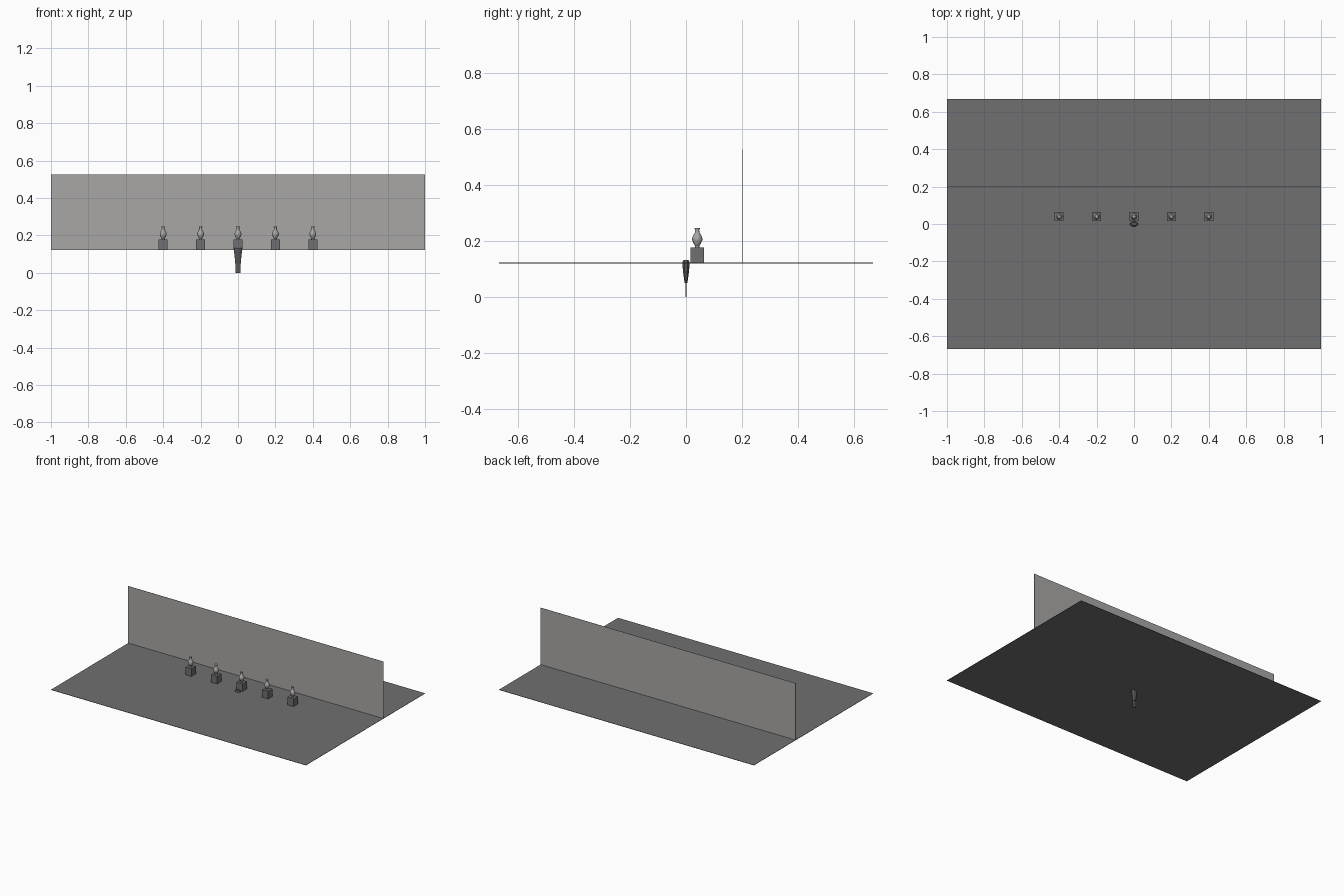
import bpy, bmesh
from math import cos, sin, pi

cube = bpy.data.objects.get("Cube")
if cube:
    bpy.data.objects.remove(cube, do_unlink=True)


def material(name, r, g, b):
    m = bpy.data.materials.new(name)
    m.use_nodes = True
    m.diffuse_color = (r, g, b, 1)
    m.node_tree.nodes["Principled BSDF"].inputs["Base Color"].default_value = (r, g, b, 1)
    return m


floor_grey = material("floor grey", 0.16, 0.16, 0.165)
wall_grey = material("warm wall grey", 0.40, 0.39, 0.38)
stone_grey = material("pedestal grey", 0.16, 0.16, 0.165)
vase_grey = material("pale vase grey", 0.40, 0.39, 0.38)
dark_grey = material("dark handle grey", 0.10, 0.10, 0.11)

FLOOR = 0.123


def finish(name, bm, mat, smooth=False):
    bmesh.ops.recalc_face_normals(bm, faces=bm.faces)
    mesh = bpy.data.meshes.new(name)
    bm.to_mesh(mesh)
    bm.free()
    mesh.materials.append(mat)
    ob = bpy.data.objects.new(name, mesh)
    bpy.context.collection.objects.link(ob)
    if smooth:
        bpy.ops.object.select_all(action='DESELECT')
        ob.select_set(True)
        bpy.context.view_layer.objects.active = ob
        bpy.ops.object.shade_smooth_by_angle()
    return ob


def box(name, size, centre, mat):
    bm = bmesh.new()
    bmesh.ops.create_cube(bm, size=1)
    bmesh.ops.scale(bm, vec=size, verts=bm.verts)
    bmesh.ops.translate(bm, vec=centre, verts=bm.verts)
    return finish(name, bm, mat)


def loft(name, sections, sides, turn, centre, mat, smooth=False):
    """Stack elliptical rings given as (x radius, y radius, z)."""
    bm = bmesh.new()
    rings = []
    for rx, ry, z in sections:
        angles = [turn + 2 * pi * i / sides for i in range(sides)]
        rings.append([bm.verts.new((centre[0] + rx * cos(a),
                                    centre[1] + ry * sin(a),
                                    centre[2] + z)) for a in angles])
    for low, high in zip(rings, rings[1:]):
        for i in range(sides):
            j = (i + 1) % sides
            bm.faces.new((low[i], low[j], high[j], high[i]))
    bm.faces.new(rings[0])
    bm.faces.new(rings[-1])
    return finish(name, bm, mat, smooth)


# Ground slab and the upright wall across it
box("floor", (2, 1.334, 0.002), (0, 0, FLOOR - 0.001), floor_grey)
box("wall", (2, 0.002, 0.403), (0, 0.2, FLOOR + 0.2015), wall_grey)

# Row of pedestals, each with a vase
vase_profile = [(0.009, 0), (0.008, 0.006), (0.013, 0.014), (0.018, 0.026),
                (0.018, 0.034), (0.014, 0.044), (0.008, 0.054),
                (0.007, 0.060), (0.010, 0.070)]
for i in range(5):
    x = (i - 2) * 0.2
    box(f"pedestal_{i + 1}", (0.048, 0.048, 0.054), (x, 0.04, FLOOR + 0.027), stone_grey)
    loft(f"vase_{i + 1}", [(r, r, z) for r, z in vase_profile], 12, 0,
         (x, 0.04, FLOOR + 0.054), vase_grey, True)

# Tapered piece hanging through the floor, ending in a flat blade
loft("tapered_handle", [(0.016, 0.005, 0.050), (0.019, 0.010, 0.080),
                        (0.023, 0.014, 0.115), (0.023, 0.014, 0.126),
                        (0.019, 0.009, 0.133)], 8, pi / 8, (0, 0, 0), dark_grey)
box("flat_blade", (0.026, 0.004, 0.054), (0, 0, 0.027), dark_grey)
